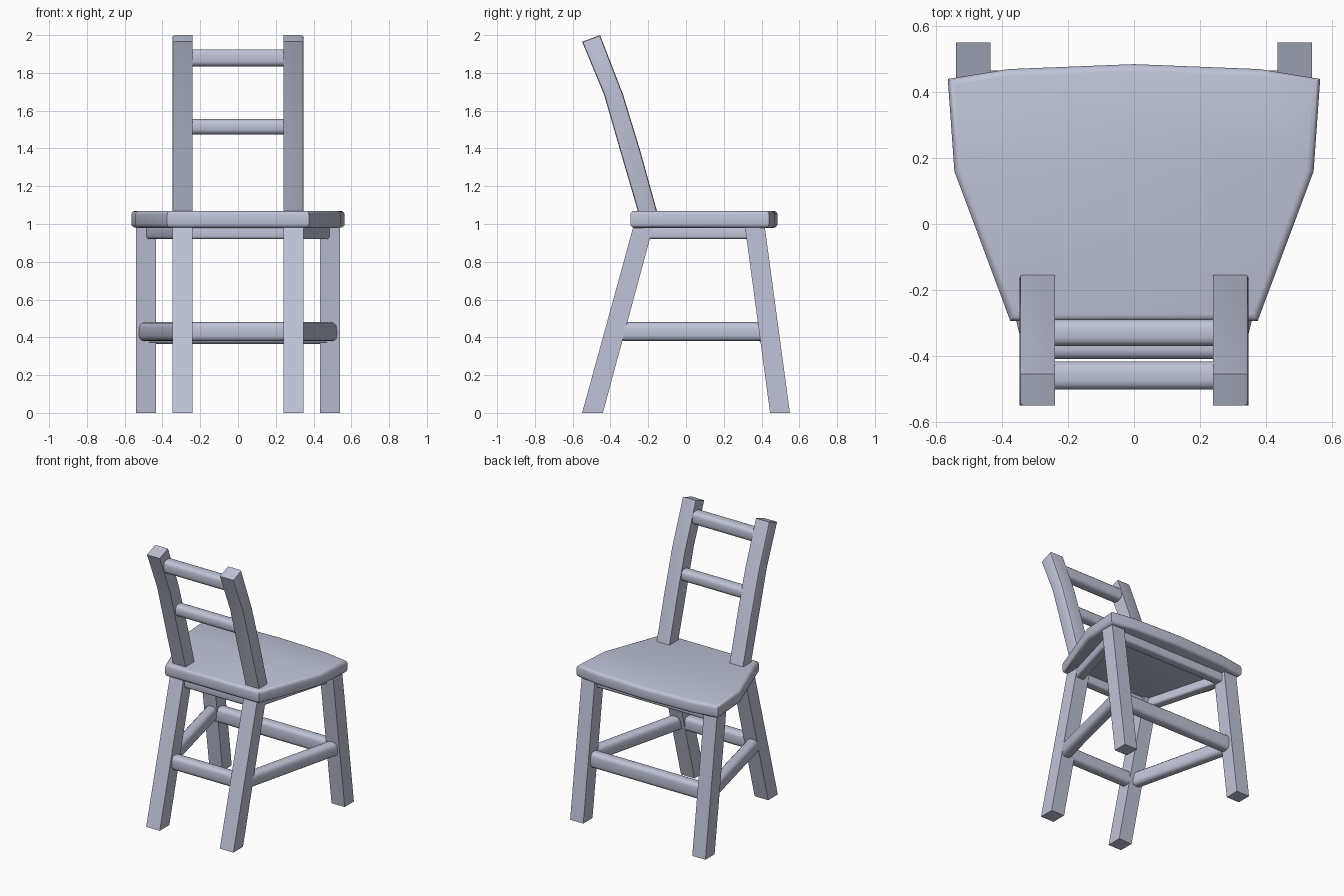
import bpy, bmesh
from mathutils import Vector, Matrix

cube = bpy.data.objects.get("Cube")
if cube:
    bpy.data.objects.remove(cube, do_unlink=True)

paint = bpy.data.materials.new("pale blue grey")
paint.use_nodes = True
colour = (0.52, 0.55, 0.68, 1)
paint.diffuse_color = colour
paint.node_tree.nodes["Principled BSDF"].inputs["Base Color"].default_value = colour


def finish(bm, name, smooth=False):
    bmesh.ops.recalc_face_normals(bm, faces=bm.faces)
    mesh = bpy.data.meshes.new(name)
    bm.to_mesh(mesh)
    bm.free()
    obj = bpy.data.objects.new(name, mesh)
    bpy.context.collection.objects.link(obj)
    mesh.materials.append(paint)
    if smooth:
        bpy.ops.object.select_all(action="DESELECT")
        obj.select_set(True)
        bpy.context.view_layer.objects.active = obj
        bpy.ops.object.shade_smooth_by_angle(angle=0.7)
    return obj


def prism(outline, depth):
    """Extrude a closed outline along the given vector."""
    bm = bmesh.new()
    face = bm.faces.new([bm.verts.new(p) for p in outline])
    out = bmesh.ops.extrude_face_region(bm, geom=[face])
    verts = [v for v in out["geom"] if isinstance(v, bmesh.types.BMVert)]
    bmesh.ops.translate(bm, vec=depth, verts=verts)
    return bm


def upright(name, profile, x0, x1, soft=0):
    """Leg or post from a side profile of (y, z) points."""
    bm = prism([(x0, y, z) for y, z in profile], (x1 - x0, 0, 0))
    if soft:
        side = [e for e in bm.edges if all(abs(v.co.x - x1) < 1e-4 for v in e.verts)]
        bmesh.ops.bevel(bm, geom=side, offset=soft, segments=2, profile=0.5, affect="EDGES")
    return finish(bm, name, bool(soft))


def rail(name, a, b, depth, height, soft):
    """Rounded bar between two points."""
    a, b = Vector(a), Vector(b)
    along = (b - a).normalized()
    across = Vector((0, 0, 1)).cross(along)
    bm = bmesh.new()
    bmesh.ops.create_cube(bm, size=1)
    bmesh.ops.scale(bm, vec=((b - a).length, depth, height), verts=bm.verts)
    long_edges = [e for e in bm.edges if abs(e.verts[0].co.x - e.verts[1].co.x) > 0.1]
    bmesh.ops.bevel(bm, geom=long_edges, offset=soft, segments=3, profile=0.5, affect="EDGES")
    turn = Matrix((along, across, along.cross(across))).transposed().to_4x4()
    bm.transform(Matrix.Translation((a + b) / 2) @ turn)
    return finish(bm, name, True)


# Seat: wide faceted outline with rounded rims
half = [(0.375, -0.295), (0.545, 0.16), (0.565, 0.44), (0.38, 0.47)]
outline = half + [(0, 0.485)] + [(-x, y) for x, y in reversed(half)]
bm = prism([(x, y, 0.98) for x, y in outline], (0, 0, 0.09))
rims = [e for e in bm.edges if abs(e.verts[0].co.z - e.verts[1].co.z) < 1e-4]
bmesh.ops.bevel(bm, geom=rims, offset=0.022, segments=3, profile=0.5, affect="EDGES")
finish(bm, "seat", True)

# Legs, posts and side rails, mirrored left and right
wide_leg = [(0.445, 0), (0.55, 0), (0.415, 1.0), (0.31, 1.0)]
narrow_leg = [(-0.55, 0), (-0.44, 0), (-0.17, 1.0), (-0.275, 1.0)]
post = [(-0.235, 1.0), (-0.135, 1.0), (-0.243, 1.39), (-0.333, 1.685),
        (-0.455, 2.0), (-0.55, 1.965), (-0.434, 1.685), (-0.343, 1.37)]
for s, side in ((1, "left"), (-1, "right")):
    upright(side + "_wide_end_leg", wide_leg, s * 0.435, s * 0.54)
    upright(side + "_narrow_end_leg", narrow_leg, s * 0.24, s * 0.348)
    upright(side + "_backrest_post", post, s * 0.24, s * 0.348, 0.012)
    rail(side + "_stretcher", (s * 0.3, -0.36, 0.43), (s * 0.49, 0.42, 0.43), 0.08, 0.1, 0.03)
    rail(side + "_apron", (s * 0.3, -0.22, 0.955), (s * 0.46, 0.36, 0.955), 0.07, 0.07, 0.015)

# Cross rails: name, half length, y, z, depth, height
for name, x, y, z, d, h in (
        ("wide_end_stretcher", 0.47, 0.425, 0.42, 0.08, 0.11),
        ("narrow_end_stretcher", 0.28, -0.37, 0.43, 0.08, 0.1),
        ("wide_end_apron", 0.47, 0.36, 0.955, 0.07, 0.07),
        ("narrow_end_apron", 0.28, -0.23, 0.955, 0.07, 0.07),
        ("lower_back_rail", 0.28, -0.33, 1.515, 0.08, 0.08),
        ("upper_back_rail", 0.28, -0.46, 1.88, 0.085, 0.09)):
    rail(name, (-x, y, z), (x, y, z), d, h, 0.015 if "apron" in name else 0.027)
